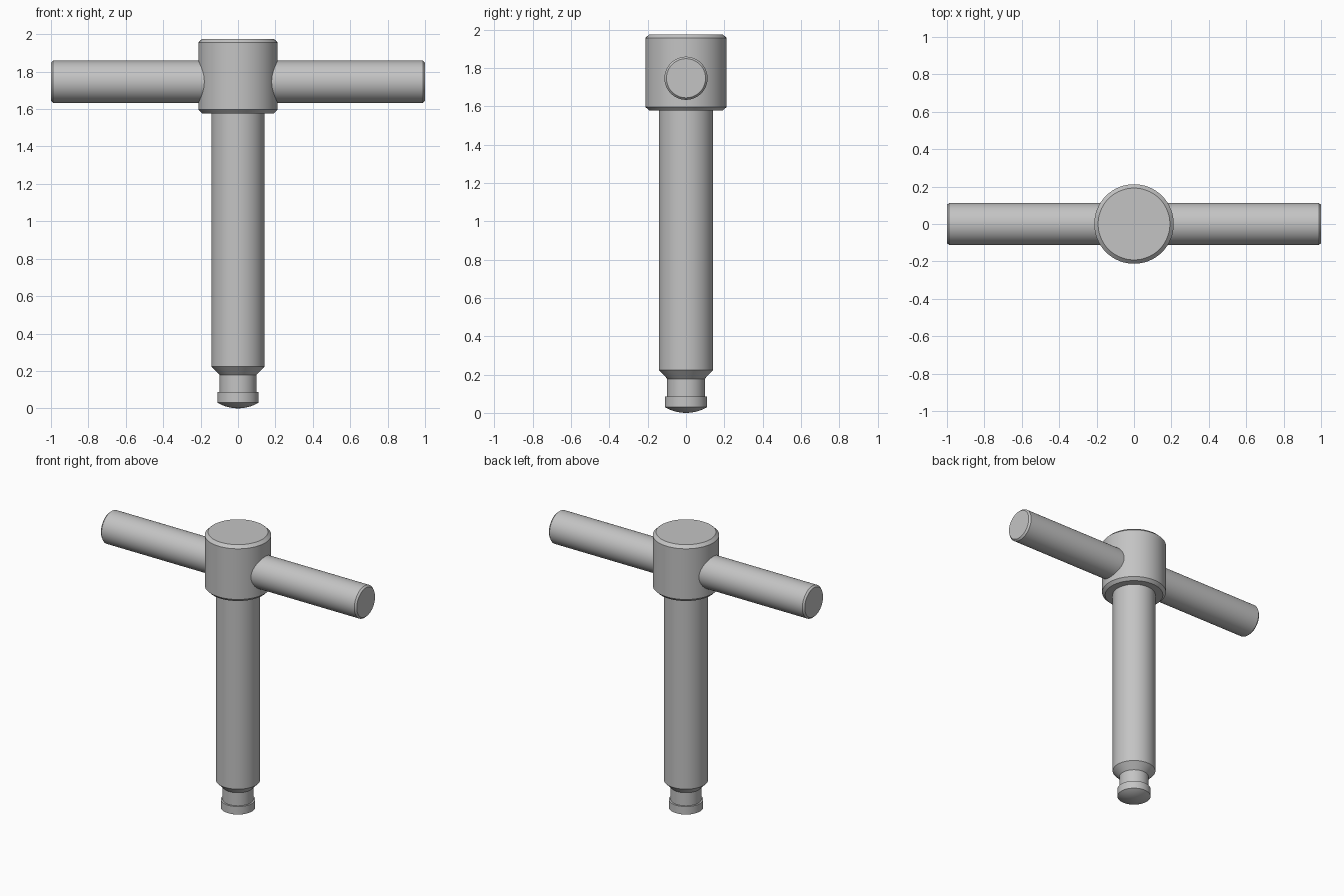
import bpy, bmesh, math
from mathutils import Matrix

cube = bpy.data.objects.get("Cube")
if cube:
    bpy.data.objects.remove(cube, do_unlink=True)

steel = bpy.data.materials.new("grey steel")
steel.use_nodes = True
colour = (0.55, 0.55, 0.55, 1)
steel.diffuse_color = colour
steel.node_tree.nodes["Principled BSDF"].inputs["Base Color"].default_value = colour


def lathe(name, profile, matrix=Matrix(), sides=96):
    """Turn a (radius, height) profile, listed bottom to top, round the z axis."""
    bm = bmesh.new()
    rings = []
    for r, z in profile:
        if r == 0:
            rings.append([bm.verts.new((0, 0, z))] * sides)
        else:
            rings.append([bm.verts.new((r * math.cos(a), r * math.sin(a), z))
                          for a in (2 * math.pi * i / sides for i in range(sides))])
    for low, high in zip(rings, rings[1:]):
        for i in range(sides):
            j = (i + 1) % sides
            corners = dict.fromkeys((low[i], low[j], high[j], high[i]))
            bm.faces.new(list(corners))
    # Flat end caps where the profile does not close on the axis
    for ring in (rings[0], rings[-1]):
        if ring[0] != ring[1]:
            bm.faces.new(ring)
    bmesh.ops.recalc_face_normals(bm, faces=bm.faces)
    bm.transform(matrix)
    mesh = bpy.data.meshes.new(name)
    bm.to_mesh(mesh)
    bm.free()
    mesh.materials.append(steel)
    obj = bpy.data.objects.new(name, mesh)
    bpy.context.collection.objects.link(obj)
    bpy.ops.object.select_all(action='DESELECT')
    obj.select_set(True)
    bpy.context.view_layer.objects.active = obj
    bpy.ops.object.shade_smooth_by_angle(angle=math.radians(30))
    return obj


# Shaft: domed tip, collar, groove, cone shoulder and long stem
tip_r, tip_h = 0.11, 0.03
dome_r = (tip_r ** 2 + tip_h ** 2) / (2 * tip_h)
dome_angle = math.asin(tip_r / dome_r)
dome = [(dome_r * math.sin(dome_angle * k / 8),
         dome_r * (1 - math.cos(dome_angle * k / 8))) for k in range(9)]
lathe("shaft", dome + [(tip_r, 0.086), (0.098, 0.086), (0.098, 0.178),
                       (0.142, 0.224), (0.142, 1.60)])

# Head: chamfered cylinder
lathe("head", [(0.192, 1.577), (0.2125, 1.597), (0.2125, 1.955), (0.192, 1.975)])

# Crossbar: chamfered rod lying along x through the head
lathe("crossbar", [(0.102, -1), (0.1125, -0.988), (0.1125, 0.988), (0.102, 1)],
      Matrix.Translation((0, 0, 1.746)) @ Matrix.Rotation(math.pi / 2, 4, 'Y'))
